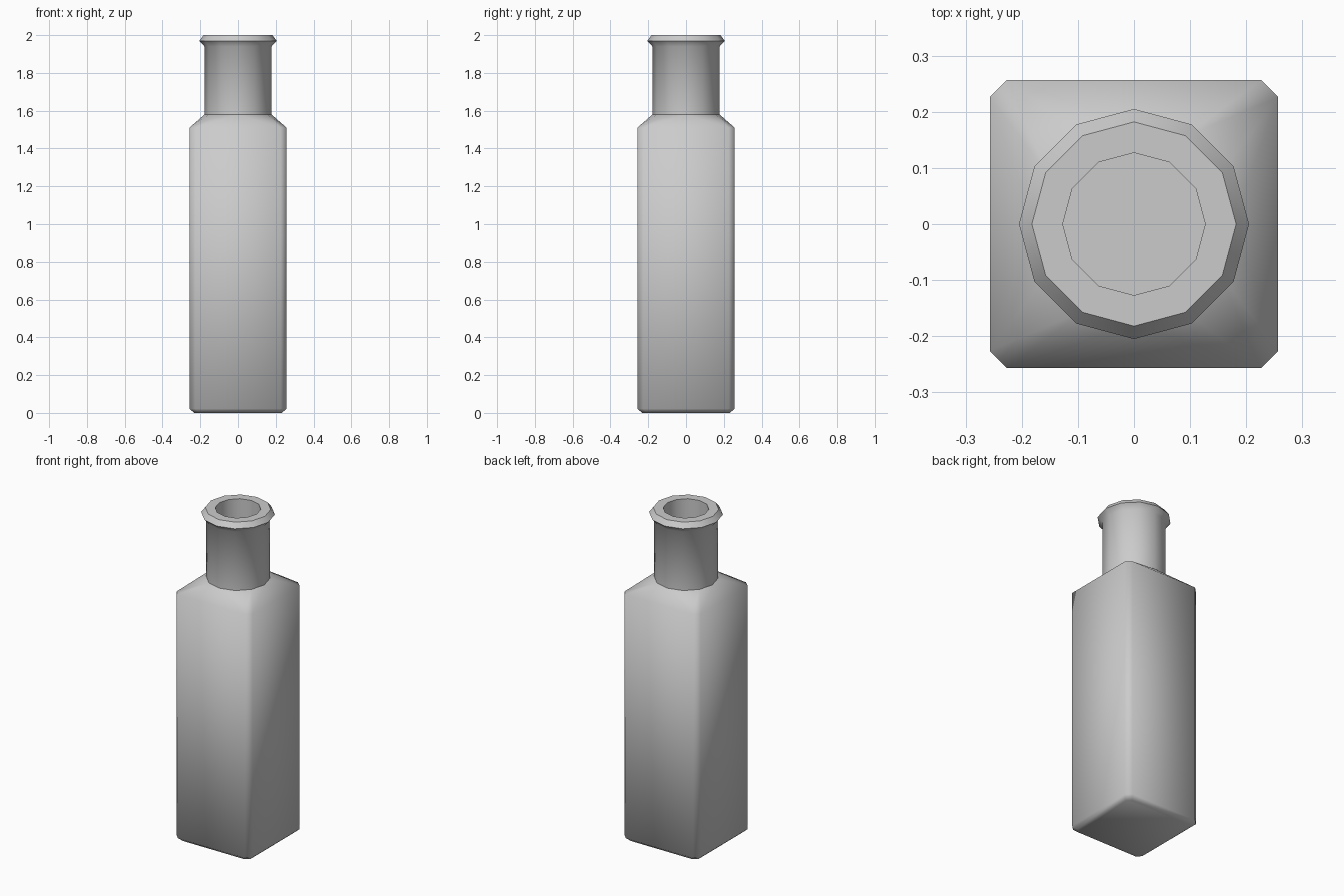
import bpy, bmesh, math

if "Cube" in bpy.data.objects:
    bpy.data.objects.remove(bpy.data.objects["Cube"])


def octagon(bm, half, cut, z):
    # square ring with chamfered corners
    a, b = half, half - cut
    pts = [(a, b), (b, a), (-b, a), (-a, b), (-a, -b), (-b, -a), (b, -a), (a, -b)]
    return [bm.verts.new((x, y, z)) for x, y in pts]


def circle(bm, r, z, n=12):
    return [bm.verts.new((r * math.cos(math.tau * i / n),
                          r * math.sin(math.tau * i / n), z)) for i in range(n)]


def skin(bm, low, high):
    n = len(low)
    for i in range(n):
        j = (i + 1) % n
        bm.faces.new((low[i], low[j], high[j], high[i]))


bm = bmesh.new()

# square body with bevelled base
base = octagon(bm, 0.232, 0.025, 0.0)
foot = octagon(bm, 0.257, 0.031, 0.022)
top = octagon(bm, 0.257, 0.031, 1.51)
bm.faces.new(base[::-1])
skin(bm, base, foot)
skin(bm, foot, top)

# neck, lip and hollow mouth
profile = [(0.178, 1.58), (0.178, 1.94), (0.205, 1.97), (0.182, 2.0),
           (0.127, 2.0), (0.127, 1.58)]
rings = [circle(bm, r, z) for r, z in profile]
for low, high in zip(rings, rings[1:]):
    skin(bm, low, high)
bm.faces.new(rings[-1])

# shoulder: fan between the square body and the round neck
ring = rings[0]
for q in range(4):
    a, b = top[2 * q], top[2 * q + 1]
    c = [ring[(3 * q + k) % 12] for k in range(4)]
    nxt = top[(2 * q + 2) % 8]
    bm.faces.new((a, c[1], c[0]))
    bm.faces.new((a, b, c[2], c[1]))
    bm.faces.new((b, c[3], c[2]))
    bm.faces.new((b, nxt, c[3]))

bmesh.ops.recalc_face_normals(bm, faces=bm.faces)
mesh = bpy.data.meshes.new("bottle")
bm.to_mesh(mesh)
bm.free()
bottle = bpy.data.objects.new("bottle", mesh)
bpy.context.collection.objects.link(bottle)
bpy.context.view_layer.objects.active = bottle
bottle.select_set(True)
bpy.ops.object.shade_smooth_by_angle(angle=math.radians(50))
